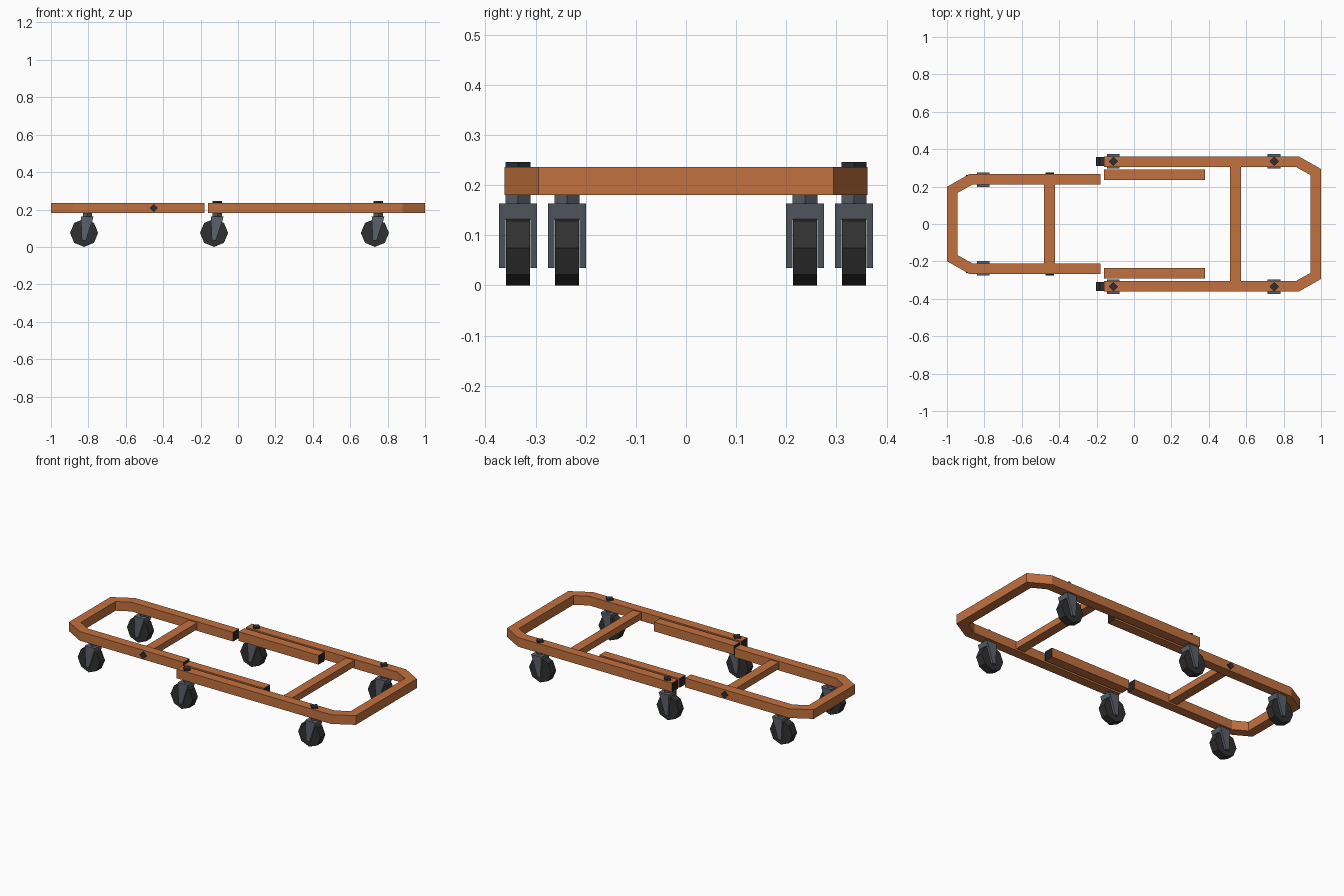
import bpy, bmesh, math
from mathutils import Vector, Matrix

cube = bpy.data.objects.get("Cube")
if cube:
    bpy.data.objects.remove(cube, do_unlink=True)


def material(name, rgb):
    m = bpy.data.materials.new(name)
    m.use_nodes = True
    m.diffuse_color = (*rgb, 1)
    bsdf = m.node_tree.nodes["Principled BSDF"]
    bsdf.inputs["Base Color"].default_value = (*rgb, 1)
    bsdf.inputs["Roughness"].default_value = 0.7
    return m


ORANGE = material("orange paint", (0.54, 0.165, 0.05))
STEEL = material("grey steel", (0.105, 0.12, 0.145))
RUBBER = material("black rubber", (0.03, 0.03, 0.03))
BOLT = material("dark bolt", (0.028, 0.03, 0.034))
CAP = material("black tube end", (0.018, 0.018, 0.018))

Z0, Z1 = 0.18, 0.236      # bottom and top of the tubes


def prism(name, points, lo, hi, mat, axis="z"):
    """Extrude a flat outline along z (xy outline) or along y (xz outline)."""
    bm = bmesh.new()
    place = (lambda a, b: (a, b, lo)) if axis == "z" else (lambda a, b: (a, lo, b))
    face = bm.faces.new([bm.verts.new(place(a, b)) for a, b in points])
    ext = bmesh.ops.extrude_face_region(bm, geom=[face])
    step = Vector((0, 0, hi - lo)) if axis == "z" else Vector((0, hi - lo, 0))
    bmesh.ops.translate(bm, vec=step,
                        verts=[g for g in ext["geom"] if isinstance(g, bmesh.types.BMVert)])
    bmesh.ops.recalc_face_normals(bm, faces=bm.faces)
    mesh = bpy.data.meshes.new(name)
    bm.to_mesh(mesh)
    bm.free()
    mesh.materials.append(mat)
    obj = bpy.data.objects.new(name, mesh)
    bpy.context.collection.objects.link(obj)
    return obj


def box(name, x0, x1, y0, y1, z0, z1, mat):
    return prism(name, [(x0, y0), (x1, y0), (x1, y1), (x0, y1)], z0, z1, mat)


def ring(cx, cy, radius, sides):
    return [(cx + radius * math.cos(i * math.tau / sides),
             cy + radius * math.sin(i * math.tau / sides)) for i in range(sides)]


def blacken_ends(obj, xs):
    """Give the open tube ends, which lie at the given x, the dark colour."""
    obj.data.materials.append(CAP)
    for p in obj.data.polygons:
        if abs(p.normal.x) > 0.99 and any(abs(p.center.x - x) < 0.002 for x in xs):
            p.material_index = 1


def u_frame(name, half, open_x, end_x):
    """U-shaped tube with chamfered corners, closed at end_x."""
    s = 1 if end_x > 0 else -1
    w = 0.057
    outer = [(open_x, half), (end_x - s * 0.12, half), (end_x, half - 0.068)]
    inner = [(end_x - s * w, half - 0.1), (end_x - s * 0.135, half - w), (open_x, half - w)]
    flip = lambda pts: [(x, -y) for x, y in reversed(pts)]
    obj = prism(name, outer + flip(outer) + flip(inner) + inner, Z0, Z1, ORANGE)
    blacken_ends(obj, [open_x])


# Two sliding frame halves and their cross bars
u_frame("narrow_frame", 0.267, -0.18, -1)
u_frame("wide_frame", 0.362, -0.16, 1)
box("narrow_cross_bar", -0.48, -0.422, -0.21, 0.21, 0.19, 0.23, ORANGE)
box("wide_cross_bar", 0.514, 0.571, -0.305, 0.305, 0.19, 0.23, ORANGE)


def caster(name, x, y):
    # Swivel post
    prism(name + "_post", ring(x, y, 0.025, 4), 0.155, Z0, STEEL)
    # Fork: a bridge over the wheel and two tapering side plates
    bridge = [(x - 0.035, 0.163), (x - 0.033, 0.135), (x + 0.024, 0.13), (x + 0.033, 0.163)]
    prism(name + "_fork_bridge", bridge, y - 0.03, y + 0.03, STEEL, "y")
    plate = [(x - 0.035, 0.163), (x - 0.03, 0.035), (x - 0.008, 0.035), (x + 0.033, 0.163)]
    for side, s in (("front", -1), ("back", 1)):
        lo, hi = sorted((y + s * 0.025, y + s * 0.038))
        prism(f"{name}_fork_{side}", plate, lo, hi, STEEL, "y")
    # Eight-sided wheel trailing behind the post
    prism(name + "_wheel", ring(x - 0.018, 0.075, 0.075, 8), y - 0.024, y + 0.024, RUBBER, "y")


for side, s in (("front", -1), ("back", 1)):
    # Inner slide rail
    y0, y1 = sorted((s * 0.234, s * 0.291))
    rail = box(side + "_slide_rail", -0.16, 0.38, y0, y1, Z0, Z1, ORANGE)
    blacken_ends(rail, [-0.16, 0.38])
    # Casters, with bolt heads above the wide frame
    caster(side + "_narrow_caster", -0.805, s * 0.237)
    for pos, x in (("middle", -0.11), ("end", 0.75)):
        caster(f"{side}_{pos}_caster", x, s * 0.335)
        prism(f"{side}_{pos}_bolt", ring(x, s * 0.335, 0.025, 4), Z1 - 0.005, 0.246, BOLT)
    # Locking bolt on the side of the narrow frame
    lo, hi = sorted((s * 0.262, s * 0.276))
    prism(side + "_lock_bolt", ring(-0.45, 0.208, 0.022, 4), lo, hi, BOLT, "y")
